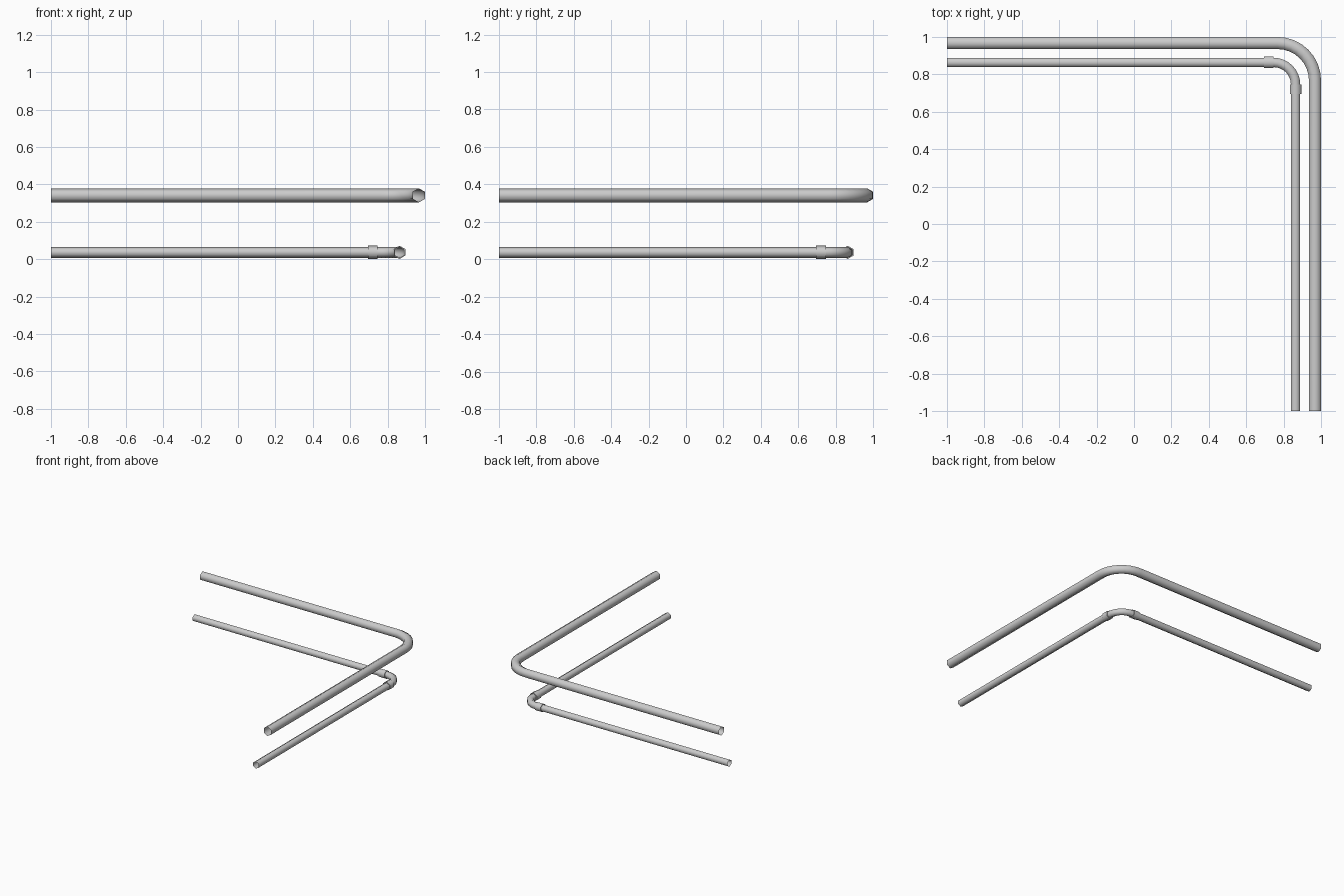
import bpy, bmesh
from math import sin, cos, pi, radians
from mathutils import Vector

if "Cube" in bpy.data.objects:
    bpy.data.objects.remove(bpy.data.objects["Cube"])

SIDES = 6  # hexagonal pipes, one corner pointing straight up


def sweep(name, stations, z):
    """Open tube through stations of (x, y, outward angle in plan, radius)."""
    bm = bmesh.new()
    rings = []
    for x, y, ang, r in stations:
        out = Vector((cos(ang), sin(ang), 0))
        ring = []
        for k in range(SIDES):
            a = pi / 2 + 2 * pi * k / SIDES
            ring.append(bm.verts.new(Vector((x, y, z)) + out * r * cos(a)
                                     + Vector((0, 0, r * sin(a)))))
        rings.append(ring)
    for a, b in zip(rings, rings[1:]):
        for k in range(SIDES):
            j = (k + 1) % SIDES
            bm.faces.new((a[k], a[j], b[j], b[k]))
    bmesh.ops.recalc_face_normals(bm, faces=bm.faces)
    me = bpy.data.meshes.new(name)
    bm.to_mesh(me)
    bm.free()
    ob = bpy.data.objects.new(name, me)
    bpy.context.collection.objects.link(ob)
    bpy.ops.object.select_all(action='DESELECT')
    ob.select_set(True)
    bpy.context.view_layer.objects.active = ob
    bpy.ops.object.shade_smooth_by_angle(angle=radians(65))
    return ob


def bend(c, R, r, steps):
    """Quarter turn from the back run into the right-hand run."""
    o = c - R
    return [(o + R * cos(t), o + R * sin(t), t, r)
            for t in (pi / 2 * (1 - i / steps) for i in range(steps + 1))]


# upper pipe: one continuous bent tube
C, R, r = 0.9676, 0.2, 0.0374
sweep("upper_pipe", [(-1, C, pi / 2, r)] + bend(C, R, r, 8) + [(C, -1, 0, r)], 0.341)

# lower pipe: two straight runs joined by an elbow with collars
c, r, rc, z = 0.8635, 0.029, 0.0355, 0.0365
c0, c1 = 0.695, 0.747
sweep("lower_back_pipe", [(-1, c, pi / 2, r), (c0, c, pi / 2, r)], z)
sweep("lower_right_pipe", [(c, c0, 0, r), (c, -1, 0, r)], z)
collar = [(c0, r), (c0, rc), (c1, rc), (c1, r)]
sweep("elbow_fitting",
      [(p, c, pi / 2, q) for p, q in collar]
      + bend(c, c - c1, r, 8)[1:-1]
      + [(c, p, 0, q) for p, q in reversed(collar)], z)
